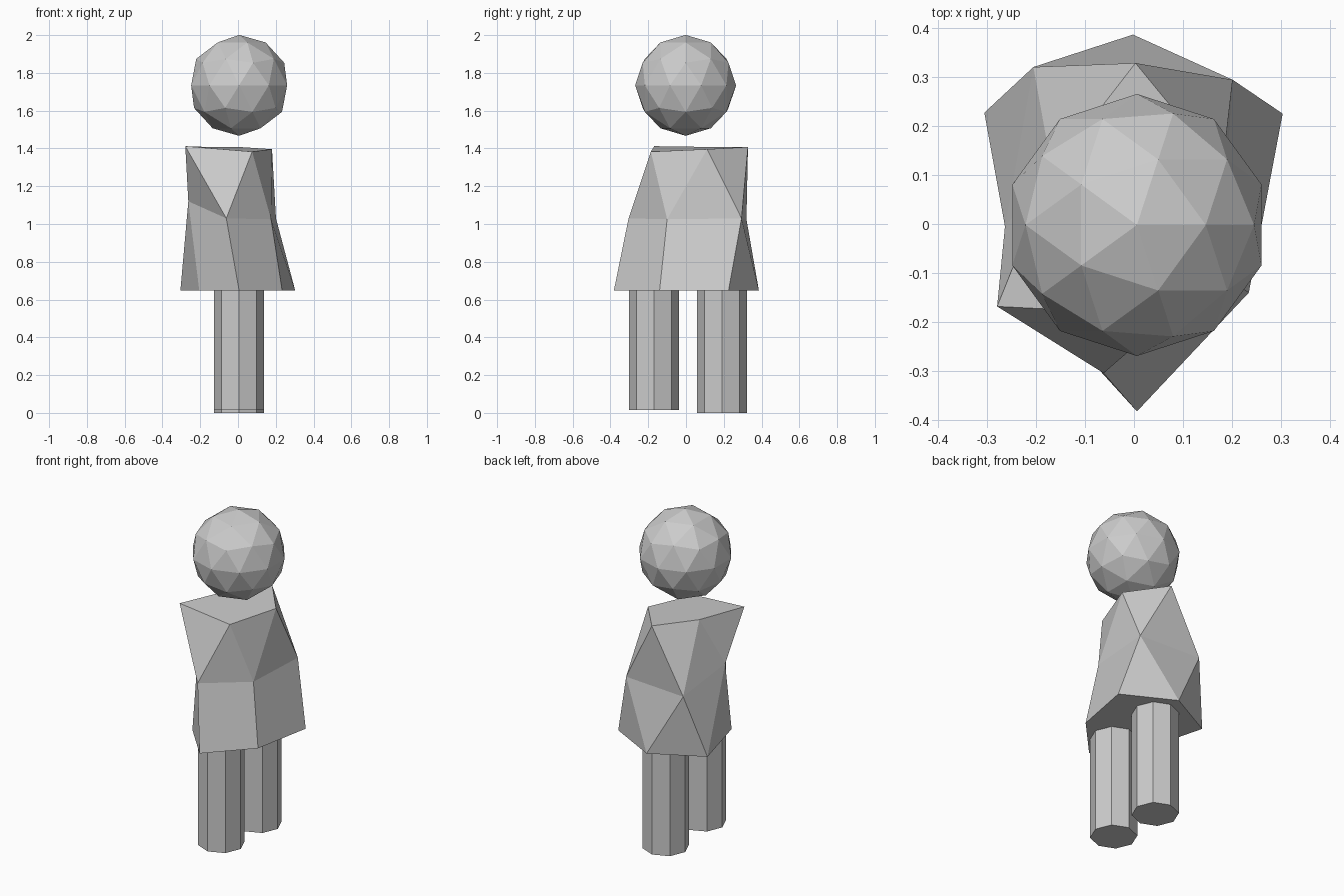
import bpy, bmesh

if "Cube" in bpy.data.objects:
    bpy.data.objects.remove(bpy.data.objects["Cube"])

def leg(name, y, bottom):
    top = 0.70
    bpy.ops.mesh.primitive_cylinder_add(vertices=8, radius=0.132, depth=top - bottom,
                                        location=(0.005, y, (top + bottom) / 2))
    bpy.context.object.name = name

# Faceted head
bpy.ops.mesh.primitive_ico_sphere_add(subdivisions=2, radius=0.267, location=(0.006, -0.002, 1.734))
bpy.context.object.name = "head"

# Octagonal legs
leg("front_leg", -0.17, 0.014)
leg("back_leg", 0.19, 0.0)

# Torso: shoulder, waist and hem rings, counter-clockwise from the front
shoulder = [(-0.279, -0.168, 1.412), (0.075, -0.186, 1.383), (0.18, 0.112, 1.396),
            (0.003, 0.328, 1.408), (-0.167, 0.109, 1.408)]
waist = [(-0.062, -0.304, 1.03), (0.175, -0.10, 1.025), (0.201, 0.294, 1.03),
         (-0.205, 0.32, 1.025), (-0.263, -0.005, 1.12)]
hem = [(x, y, 0.647) for x, y in [(0.006, -0.382), (0.234, -0.14), (0.303, 0.225),
                                  (-0.002, 0.386), (-0.305, 0.227), (-0.205, -0.15)]]
bm = bmesh.new()
T, M, B = ([bm.verts.new(p) for p in ring] for ring in (shoulder, waist, hem))
# Chest band: twisted triangles
for i in range(5):
    j = (i + 1) % 5
    bm.faces.new((T[i], M[i], T[j]))
    bm.faces.new((T[j], M[i], M[j]))
# Skirt band
for f in [(M[0], B[0], B[1], M[1]), (M[1], B[1], B[2], M[2]), (M[2], B[2], B[3]),
          (M[2], B[3], M[3]), (M[3], B[3], B[4]), (M[3], B[4], M[4]),
          (M[4], B[4], B[5]), (M[4], B[5], B[0], M[0])]:
    bm.faces.new(f)
# Caps
bm.faces.new(T)
bm.faces.new(B[::-1])
bmesh.ops.recalc_face_normals(bm, faces=bm.faces)
mesh = bpy.data.meshes.new("torso")
bm.to_mesh(mesh)
bm.free()
bpy.context.collection.objects.link(bpy.data.objects.new("torso", mesh))
